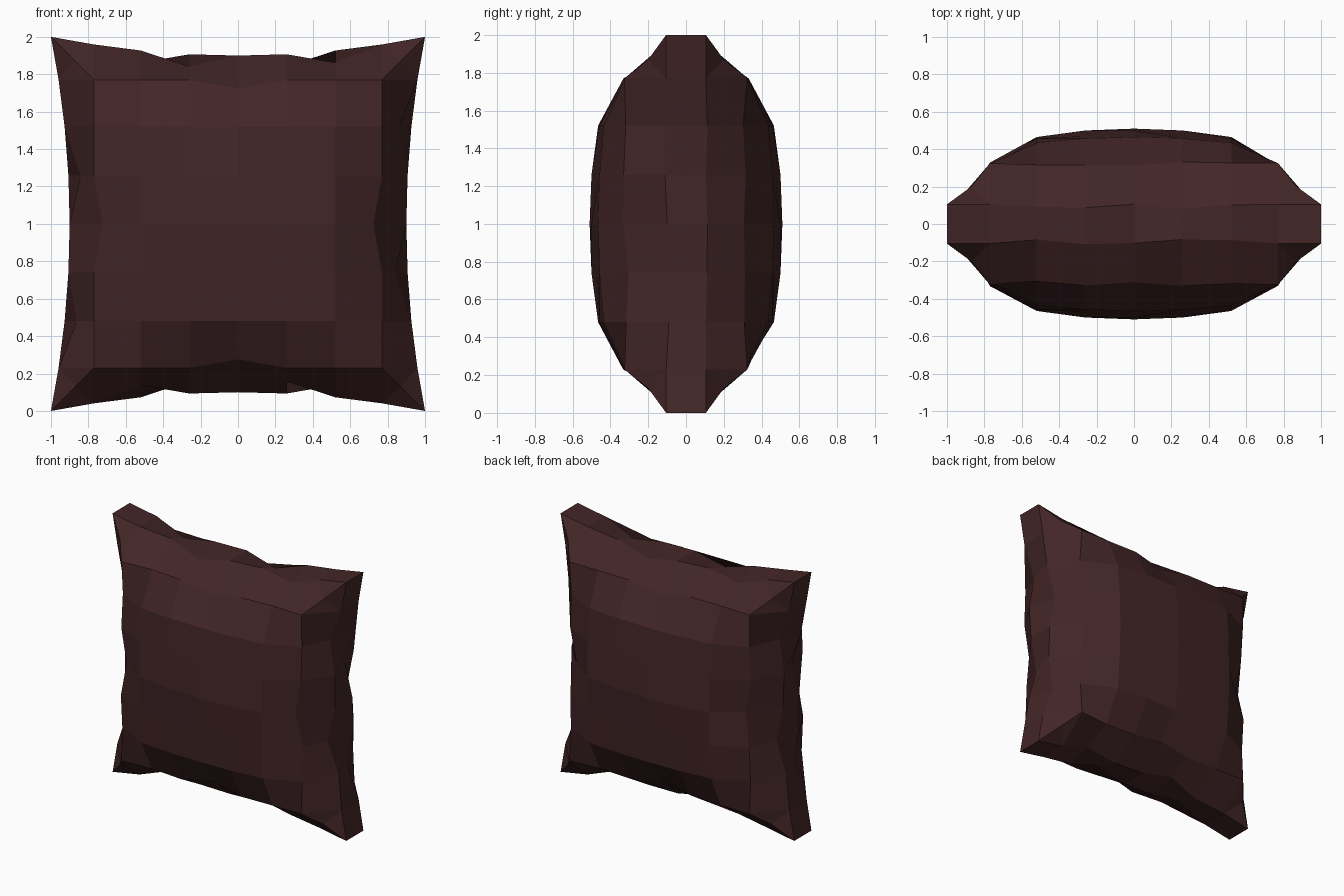
import bpy
import bmesh
import random

random.seed(4)
cube = bpy.data.objects.get("Cube")
if cube:
    bpy.data.objects.remove(cube)

# Fabric colour
fabric = bpy.data.materials.new("dark_maroon_fabric")
fabric.use_nodes = True
colour = (0.055, 0.0185, 0.0195, 1)
fabric.diffuse_color = colour
bsdf = fabric.node_tree.nodes["Principled BSDF"]
bsdf.inputs["Base Color"].default_value = colour
bsdf.inputs["Roughness"].default_value = 0.9

# Grid lines from the middle to the seam, with the puffed depth at each
DEPTH = {0: 0.51, 0.26: 0.5, 0.52: 0.465, 0.77: 0.325, 1: 0.105}
half = list(DEPTH)
lines = [-a for a in reversed(half[1:])] + half
last = len(lines) - 1


def edge_offset(a, b, side):
    """Position across an edge: curved in between corners, with folds."""
    if abs(a) == 1 and abs(b) < 1:
        # Folds alternate between the front and back seams
        fold = (0.52, -0.26) if side < 0 else (-0.52, 0.26)
        return a * (0.9 + 0.1 * b * b - 0.065 * (a * b in fold))
    if abs(a) == 0.77 and b == 0:
        return a * 0.94
    return a


def panel_point(a, b, side):
    outer, inner = max(abs(a), abs(b)), min(abs(a), abs(b))
    y = DEPTH[outer]
    if 0.2 < outer < 0.6:
        y -= 0.03 * (inner / outer) ** 2
    elif outer > 0.6 and inner < 0.7:
        y += random.uniform(-0.025, 0.01)
    return edge_offset(a, b, side), side * y, edge_offset(b, a, side) + 1


bm = bmesh.new()


def make_panel(side):
    grid = [[bm.verts.new(panel_point(a, b, side)) for b in lines] for a in lines]
    corners = []
    for i in range(last):
        for j in range(last):
            face = bm.faces.new((grid[i][j], grid[i + 1][j],
                                 grid[i + 1][j + 1], grid[i][j + 1]))
            if i in (0, last - 1) and j in (0, last - 1):
                corners.append(face)
    # Hollow dent in each corner
    for vert in bmesh.ops.poke(bm, faces=corners)["verts"]:
        vert.co = (0.87 if vert.co.x > 0 else -0.87, side * 0.2,
                   1.87 if vert.co.z > 1 else 0.13)
    # Border vertices in order round the panel
    return ([grid[i][0] for i in range(last)] + [grid[last][j] for j in range(last)]
            + [grid[i][last] for i in range(last, 0, -1)]
            + [grid[0][j] for j in range(last, 0, -1)])


# Front and back panels joined by the edge strip
front = make_panel(-1)
back = make_panel(1)
for k in range(len(front)):
    m = (k + 1) % len(front)
    bm.faces.new((front[k], front[m], back[m], back[k]))
bmesh.ops.recalc_face_normals(bm, faces=bm.faces)

mesh = bpy.data.meshes.new("pillow")
bm.to_mesh(mesh)
bm.free()
mesh.materials.append(fabric)
pillow = bpy.data.objects.new("pillow", mesh)
bpy.context.collection.objects.link(pillow)
